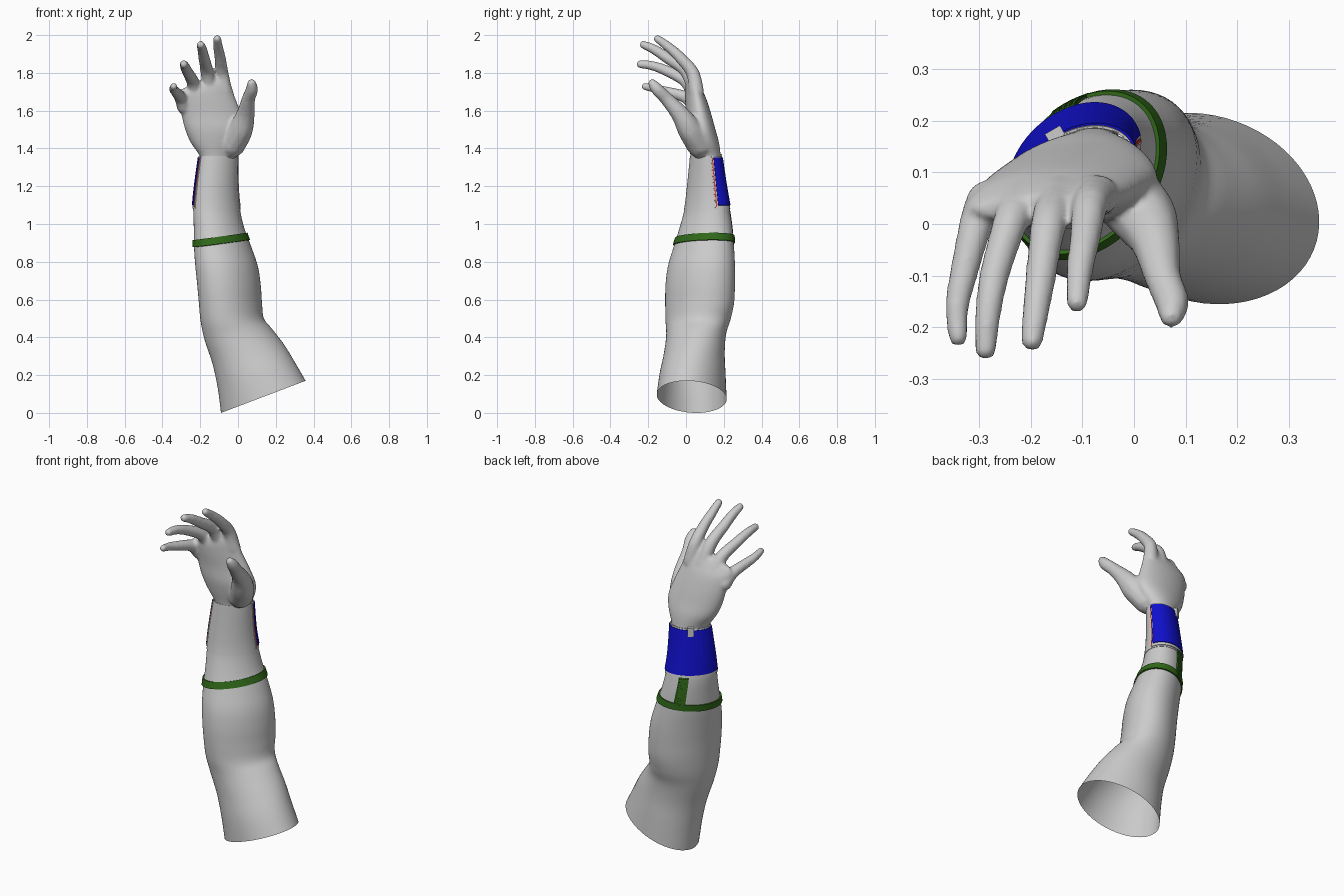
import bpy, bmesh
from math import sin, cos, radians, floor
from mathutils import Vector, Matrix

if "Cube" in bpy.data.objects:
    bpy.data.objects.remove(bpy.data.objects["Cube"])

# Cross-sections: x left, z left, x right, z right, y front, y back, diagonal lean in degrees
ARM = [(-.09, 0, .358, .17, -.155, .215, -8), (-.107, .13, .30, .27, -.14, .21, -4),
       (-.135, .26, .245, .36, -.118, .205, 2), (-.175, .38, .18, .445, -.105, .212, 8),
       (-.197, .48, .137, .50, -.108, .235, 13), (-.207, .58, .127, .58, -.11, .254, 16),
       (-.216, .68, .12, .68, -.108, .259, 17), (-.226, .78, .104, .78, -.095, .259, 17),
       (-.233, .88, .07, .88, -.065, .254, 17), (-.234, .98, .033, .98, -.034, .245, 17),
       (-.236, 1.08, .010, 1.08, -.008, .23, 17), (-.225, 1.2, -.002, 1.2, .007, .209, 17),
       (-.203, 1.36, -.003, 1.36, .023, .185, 16)]
PALM = [(-.20, 1.31, -.006, 1.31, .025, .187, 16), (-.203, 1.36, -.004, 1.36, .024, .184, 15),
        (-.25, 1.43, .03, 1.43, .01, .175, 10), (-.28, 1.5, .045, 1.5, 0, .156, 8),
        (-.30, 1.58, .02, 1.58, 0, .134, 8), (-.315, 1.65, -.015, 1.67, -.005, .108, 8),
        (-.325, 1.68, -.04, 1.75, -.005, .08, 8), (-.31, 1.71, -.06, 1.80, .01, .055, 8)]
# Digit paths: x, y, z, radius
DIGITS = {
    "thumb": [(-.03, .07, 1.42, .07), (.015, .02, 1.5, .066), (.04, -.03, 1.58, .05),
              (.055, -.1, 1.66, .037), (.073, -.15, 1.71, .034), (.072, -.178, 1.745, .024)],
    "index": [(-.07, .055, 1.7, .042), (-.085, .035, 1.8, .036), (-.095, -.03, 1.88, .031),
              (-.105, -.09, 1.935, .027), (-.11, -.15, 1.98, .022)],
    "middle": [(-.145, .05, 1.7, .042), (-.165, 0, 1.81, .036), (-.18, -.1, 1.88, .031),
               (-.19, -.17, 1.925, .027), (-.197, -.225, 1.949, .022)],
    "ring": [(-.22, .045, 1.68, .042), (-.24, 0, 1.755, .035), (-.27, -.1, 1.81, .03),
             (-.283, -.18, 1.838, .026), (-.287, -.242, 1.846, .022)],
    "little": [(-.285, .045, 1.62, .04), (-.305, 0, 1.67, .034), (-.33, -.1, 1.70, .028),
               (-.342, -.16, 1.715, .024), (-.34, -.218, 1.728, .02)]}


def material(name, rgb):
    m = bpy.data.materials.new(name)
    m.diffuse_color = (*rgb, 1)
    m.use_nodes = True
    m.node_tree.nodes["Principled BSDF"].inputs["Base Color"].default_value = m.diffuse_color
    return m


BLUE = material("blue", (.005, .005, .6))
RED = material("red", (.8, .05, .02))
GREEN = material("green", (.03, .14, .01))


def spline(pts, t):
    """Catmull-Rom interpolation through tuples; t counts points."""
    n = len(pts)
    i = max(0, min(int(floor(t)), n - 2))
    u = t - i
    p = [pts[max(0, min(n - 1, i + k))] for k in (-1, 0, 1, 2)]
    return [.5 * (2 * b + (c - a) * u + (2 * a - 5 * b + 4 * c - d) * u * u
                  + (3 * b - a - 3 * c + d) * u ** 3) for a, b, c, d in zip(*p)]


def surf(secs, t, ang, off=0):
    """Point on the limb at section t and angle (0 = +x, 90 = back)."""
    xl, zl, xr, zr, y0, y1, lean = spline(secs, t)
    c, s = cos(radians(ang)), sin(radians(ang + lean))
    return Vector(((xl + xr) / 2 + ((xr - xl) / 2 + off) * c,
                   (y0 + y1) / 2 + ((y1 - y0) / 2 + off) * s,
                   (zl + zr) / 2 + (zr - zl) / 2 * c))


def grid(bm, secs, t0, t1, a0, a1, off, nt, na, tilt=0, cap=False):
    closed = abs(a1 - a0) >= 360
    cols = na if closed else na + 1
    rows = []
    for i in range(nt + 1):
        row = []
        for j in range(cols):
            a = a0 + (a1 - a0) * j / na
            t = t0 + (t1 - t0) * i / nt + tilt * cos(radians(a))
            row.append(bm.verts.new(surf(secs, t, a, off)))
        rows.append(row)
    for lo, hi in zip(rows, rows[1:]):
        for j in range(na):
            k = (j + 1) % cols
            bm.faces.new((lo[j], lo[k], hi[k], hi[j]))
    if cap:
        bm.faces.new(rows[0][::-1])
        bm.faces.new(rows[-1])


def finish(name, bm, mat=None, thick=0, angle=40):
    me = bpy.data.meshes.new(name)
    bm.to_mesh(me)
    bm.free()
    ob = bpy.data.objects.new(name, me)
    bpy.context.collection.objects.link(ob)
    if mat:
        me.materials.append(mat)
    bpy.ops.object.select_all(action="DESELECT")
    ob.select_set(True)
    bpy.context.view_layer.objects.active = ob
    if thick:
        mod = ob.modifiers.new("thickness", "SOLIDIFY")
        mod.thickness, mod.offset = thick, -1
        bpy.ops.object.modifier_apply(modifier=mod.name)
    bpy.ops.object.shade_smooth_by_angle(angle=radians(angle))
    return ob


def patch(name, t0, t1, a0, a1, off, mat=None, thick=.006, nt=8, na=48, tilt=0):
    bm = bmesh.new()
    grid(bm, ARM, t0, t1, a0, a1, off, nt, na, tilt)
    return finish(name, bm, mat, thick)


# Arm shell, open at the elbow end
patch("arm", 0, 12, 0, 360, 0, thick=0, nt=60, na=64)

# Hand: palm and digits fused into one skin
bm = bmesh.new()
grid(bm, PALM, 0, 7, 0, 360, 0, 28, 48, cap=True)
for path in DIGITS.values():
    steps = (len(path) - 1) * 9
    for k in range(steps + 1):
        x, y, z, r = spline(path, k * (len(path) - 1) / steps)
        bmesh.ops.create_icosphere(bm, subdivisions=2, radius=r,
                                   matrix=Matrix.Translation((x, y, z)))
raw = finish("hand_source", bm)
mod = raw.modifiers.new("fuse", "REMESH")
mod.mode, mod.voxel_size = "VOXEL", .008
mod = raw.modifiers.new("soften", "SMOOTH")
mod.factor, mod.iterations = .5, 7
bpy.context.view_layer.update()
deps = bpy.context.evaluated_depsgraph_get()
bm = bmesh.new()
bm.from_mesh(raw.evaluated_get(deps).to_mesh())
bpy.data.objects.remove(raw)
bmesh.ops.bisect_plane(bm, geom=bm.verts[:] + bm.edges[:] + bm.faces[:],
                       plane_co=(0, 0, 1.345), plane_no=(0, 0, 1), clear_inner=True)
finish("hand", bm, angle=80)

# Wrist cuff with its framed panel and edge lines
patch("cuff", 9.93, 12, 0, 360, .002, thick=.002, na=64)
patch("panel_frame", 10.02, 11.99, 4, 205, .005, thick=.004)
patch("panel", 10.18, 11.92, 12, 197, .009, BLUE)
for side, a in (("right", 6), ("left", 200)):
    patch("edge_line_" + side, 10.1, 11.9, a, a + 3, .007, RED, thick=.003, na=2)

# Clip at the top of the panel
bm = bmesh.new()
bmesh.ops.create_cube(bm, size=1, matrix=Matrix.Translation(surf(ARM, 11.85, 116, .01))
                      @ Matrix.Rotation(radians(30), 4, "Z")
                      @ Matrix.Diagonal((.034, .02, .05, 1)))
finish("clip", bm, angle=30)

# Forearm strap and the ribbed link up to the cuff
patch("strap", 8.17, 8.54, 0, 360, .008, GREEN, thick=.008, nt=2, na=64, tilt=.2)
patch("link", 8.2, 10.05, 90, 113, .006, GREEN, thick=.005, na=8)
for k in range(5):
    patch("link_rib_%d" % (k + 1), 8.2, 10, 91 + k * 4.5, 93.4 + k * 4.5, .009, GREEN, na=2)
